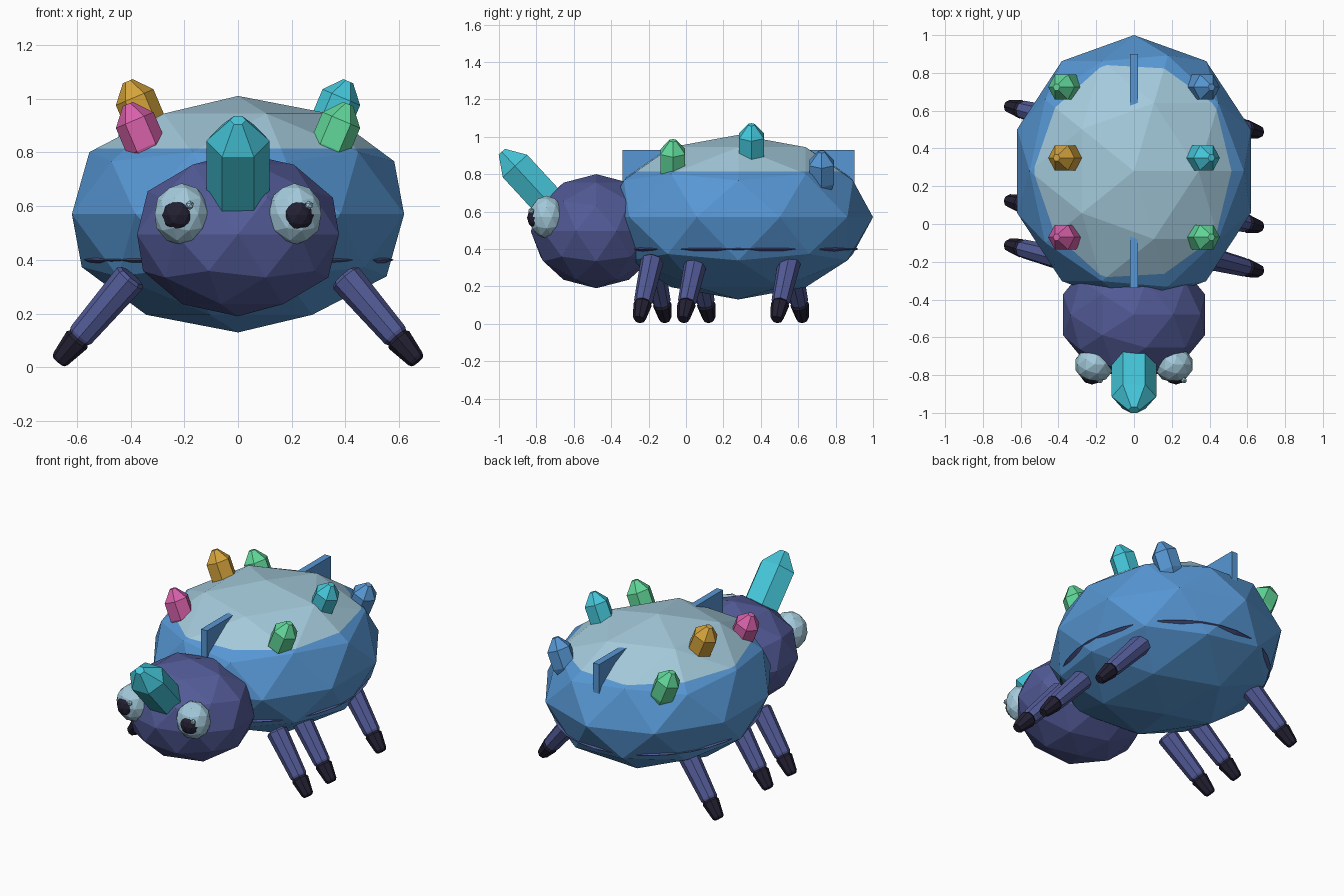
import bpy, bmesh, math
from mathutils import Vector, Matrix

cube = bpy.data.objects.get("Cube")
if cube:
    bpy.data.objects.remove(cube, do_unlink=True)


def material(name, rgb):
    m = bpy.data.materials.new(name)
    m.use_nodes = True
    m.diffuse_color = (*rgb, 1)
    m.node_tree.nodes["Principled BSDF"].inputs["Base Color"].default_value = (*rgb, 1)
    return m


BLUE = material("shell_blue", (0.095, 0.31, 0.66))
PALE = material("pale_blue", (0.37, 0.59, 0.71))
PURPLE = material("dusk_purple", (0.085, 0.105, 0.31))
DARK = material("near_black", (0.017, 0.014, 0.032))
CYAN = material("cyan", (0.06, 0.57, 0.70))
GREEN = material("green", (0.12, 0.68, 0.32))
GOLD = material("gold", (0.66, 0.37, 0.045))
PINK = material("pink", (0.68, 0.12, 0.40))


def finish(name, bm, *mats):
    bmesh.ops.recalc_face_normals(bm, faces=bm.faces)
    me = bpy.data.meshes.new(name)
    bm.to_mesh(me)
    bm.free()
    for m in mats:
        me.materials.append(m)
    ob = bpy.data.objects.new(name, me)
    bpy.context.collection.objects.link(ob)
    return ob


def ball(name, centre, radii, mat, detail=2):
    """Faceted ellipsoid."""
    bm = bmesh.new()
    bmesh.ops.create_icosphere(
        bm, subdivisions=detail, radius=1,
        matrix=Matrix.Translation(centre) @ Matrix.Diagonal((*radii, 1)))
    return finish(name, bm, mat)


def prism(name, start, end, side, profile, mat, sides=6, flat=1.0):
    """Faceted rod from start to end; profile lists (fraction, radius)."""
    start, end = Vector(start), Vector(end)
    z = (end - start).normalized()
    y = z.cross(Vector(side)).normalized()
    x = y.cross(z)
    bm = bmesh.new()
    rings = []
    for t, r in profile:
        c = start.lerp(end, t)
        angles = [math.tau * i / sides for i in range(sides)]
        rings.append([bm.verts.new(c + r * (x * math.cos(a) + y * math.sin(a) * flat))
                      for a in angles])
    for a, b in zip(rings, rings[1:]):
        for i in range(sides):
            j = (i + 1) % sides
            bm.faces.new((a[i], a[j], b[j], b[i]))
    bm.faces.new(rings[0])
    bm.faces.new(rings[-1])
    return finish(name, bm, mat)


# Body, cut level so that its back is pale
body = ball("body", (0, 0.28, 0.57), (0.65, 0.72, 0.44), BLUE)
body.data.materials.append(PALE)
BACK_LINE = 0.815
bm = bmesh.new()
bm.from_mesh(body.data)
bmesh.ops.bisect_plane(bm, geom=bm.verts[:] + bm.edges[:] + bm.faces[:],
                       plane_co=(0, 0, BACK_LINE), plane_no=(0, 0, 1))
for f in bm.faces:
    f.material_index = int(f.calc_center_median().z > BACK_LINE)
bm.to_mesh(body.data)
bm.free()

# Thin ridge plate emerging at the front and rear of the back
bm = bmesh.new()
bmesh.ops.create_cube(bm, size=1, matrix=Matrix.Translation((0, 0.28, 0.83))
                      @ Matrix.Diagonal((0.042, 1.24, 0.2, 1)))
finish("back_ridge", bm, BLUE)

# Belt that just breaks through the flanks
bm = bmesh.new()
bmesh.ops.create_uvsphere(bm, u_segments=32, v_segments=8, radius=1,
                          matrix=Matrix.Translation((0, 0.28, 0.4))
                          @ Matrix.Diagonal((0.58, 0.642, 0.06, 1)))
finish("belt", bm, PURPLE)

# Head and horn
ball("head", (0, -0.48, 0.495), (0.395, 0.35, 0.305), PURPLE)
prism("horn", (0, -0.69, 0.60), (0, -0.985, 0.92), (1, 0, 0),
      [(0, 0.1), (0.1, 0.118), (0.76, 0.118), (1, 0.03)], CYAN, flat=0.87)

# Eyes
for s, label in ((1, "left"), (-1, "right")):
    ball(label + "_eye", (s * 0.21, -0.745, 0.57), (0.105, 0.095, 0.115), PALE)
    ball(label + "_pupil", (s * 0.222, -0.79, 0.567), (0.064, 0.06, 0.066), DARK)
    ball(label + "_eye_glint", (s * 0.222 + 0.042, -0.828, 0.603),
         (0.017, 0.017, 0.017), PALE, 1)

# Crystals on the back, leaning outwards: row y, tip height, right and left colours
rows = [("front", -0.07, 0.98, PINK, GREEN),
        ("middle", 0.35, 1.065, GOLD, CYAN),
        ("rear", 0.725, 0.92, GREEN, BLUE)]
for row, y, top, right, left in rows:
    for s, label, mat in ((1, "left", left), (-1, "right", right)):
        prism(f"{row}_{label}_crystal", (s * 0.325, y, top - 0.2),
              (s * 0.41, y, top), (1, 0, 0),
              [(0, 0.058), (0.2, 0.076), (0.7, 0.076), (1, 0.02)], mat)

# Legs: left feet sweep forwards, right feet sweep backwards
for row, y in (("front", -0.18), ("middle", 0.055), ("rear", 0.555)):
    for s, label in ((1, "left"), (-1, "right")):
        hip = Vector((s * 0.395, y, 0.34))
        toe = Vector((s * 0.668, y - s * 0.07, 0.022))
        ankle = hip.lerp(toe, 0.72)
        prism(f"{row}_{label}_leg", hip, ankle, (0, 1, 0),
              [(0, 0.052), (0.04, 0.062), (0.96, 0.05), (1, 0.044)], PURPLE, 8)
        prism(f"{row}_{label}_foot", ankle, toe, (0, 1, 0),
              [(0, 0.042), (0.1, 0.05), (0.9, 0.035), (1, 0.028)], DARK, 8)
